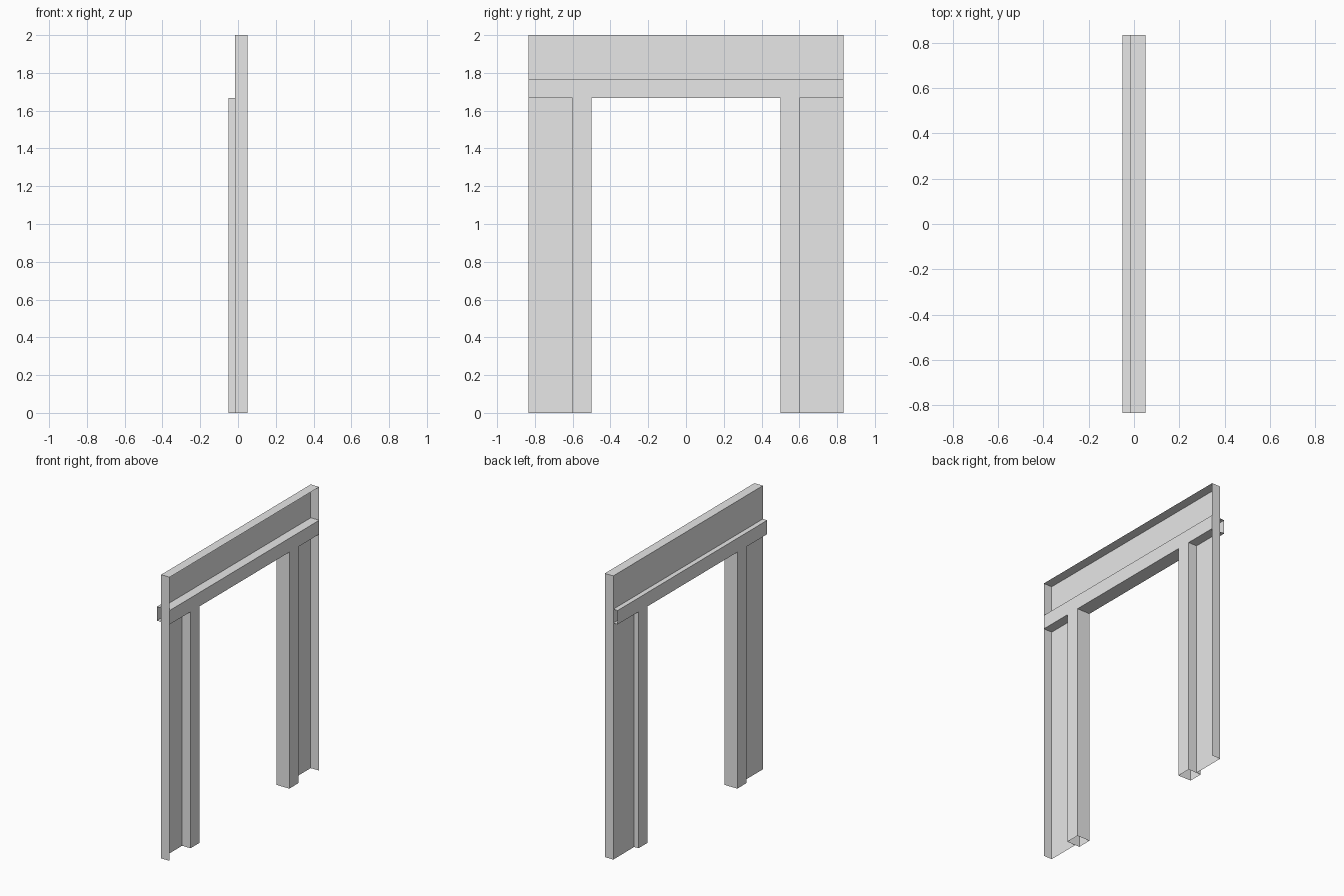
import bpy
from mathutils import Vector

cube = bpy.data.objects.get("Cube")
if cube:
    bpy.data.objects.remove(cube, do_unlink=True)

# Main dimensions
HALF = 0.833           # half of the wall length
TOP = 2.0
DOOR = 1.667           # height of the opening
BAND_TOP = 1.765
INNER, OUTER = 0.5, 0.6  # post sides
BACK, WALL, FRONT = -0.05, -0.016, 0.05

grey = bpy.data.materials.new("light_grey")
grey.use_nodes = True
grey.diffuse_color = (0.8, 0.8, 0.8, 1)
grey.node_tree.nodes["Principled BSDF"].inputs["Base Color"].default_value = (0.8, 0.8, 0.8, 1)


def add_object(name, verts, faces):
    mesh = bpy.data.meshes.new(name)
    mesh.from_pydata(verts, [], faces)
    mesh.materials.append(grey)
    obj = bpy.data.objects.new(name, mesh)
    bpy.context.collection.objects.link(obj)


def sweep(name, path, offset, closed):
    """Extrude a line of points into thin sheets, leaving the ends open."""
    n = len(path)
    verts = [Vector(p) for p in path]
    verts += [p + Vector(offset) for p in verts]
    count = n if closed else n - 1
    faces = [(i, (i + 1) % n, (i + 1) % n + n, i + n) for i in range(count)]
    add_object(name, verts, faces)


# Recessed wall sheet: panel over the door and one beside each post
for name, y0, y1, z0, z1 in (("upper_wall", -HALF, HALF, DOOR, TOP),
                             ("right_wall", -HALF, -OUTER, 0, DOOR),
                             ("left_wall", OUTER, HALF, 0, DOOR)):
    add_object(name, [(WALL, y0, z0), (WALL, y1, z0), (WALL, y1, z1), (WALL, y0, z1)],
               [(0, 1, 2, 3)])

# Rim around both ends and the top
sweep("outer_rim", [(WALL, -HALF, 0), (WALL, -HALF, TOP), (WALL, HALF, TOP), (WALL, HALF, 0)],
      (FRONT - WALL, 0, 0), False)

# Hollow band over the door, open at its ends
sweep("door_band", [(BACK, -HALF, DOOR), (BACK, -HALF, BAND_TOP),
                    (FRONT, -HALF, BAND_TOP), (FRONT, -HALF, DOOR)],
      (0, 2 * HALF, 0), True)

# Hollow door posts, open at the bottom
for name, y0, y1 in (("near_post", -OUTER, -INNER), ("far_post", INNER, OUTER)):
    sweep(name, [(BACK, y0, 0), (FRONT, y0, 0), (FRONT, y1, 0), (BACK, y1, 0)],
          (0, 0, DOOR), True)
